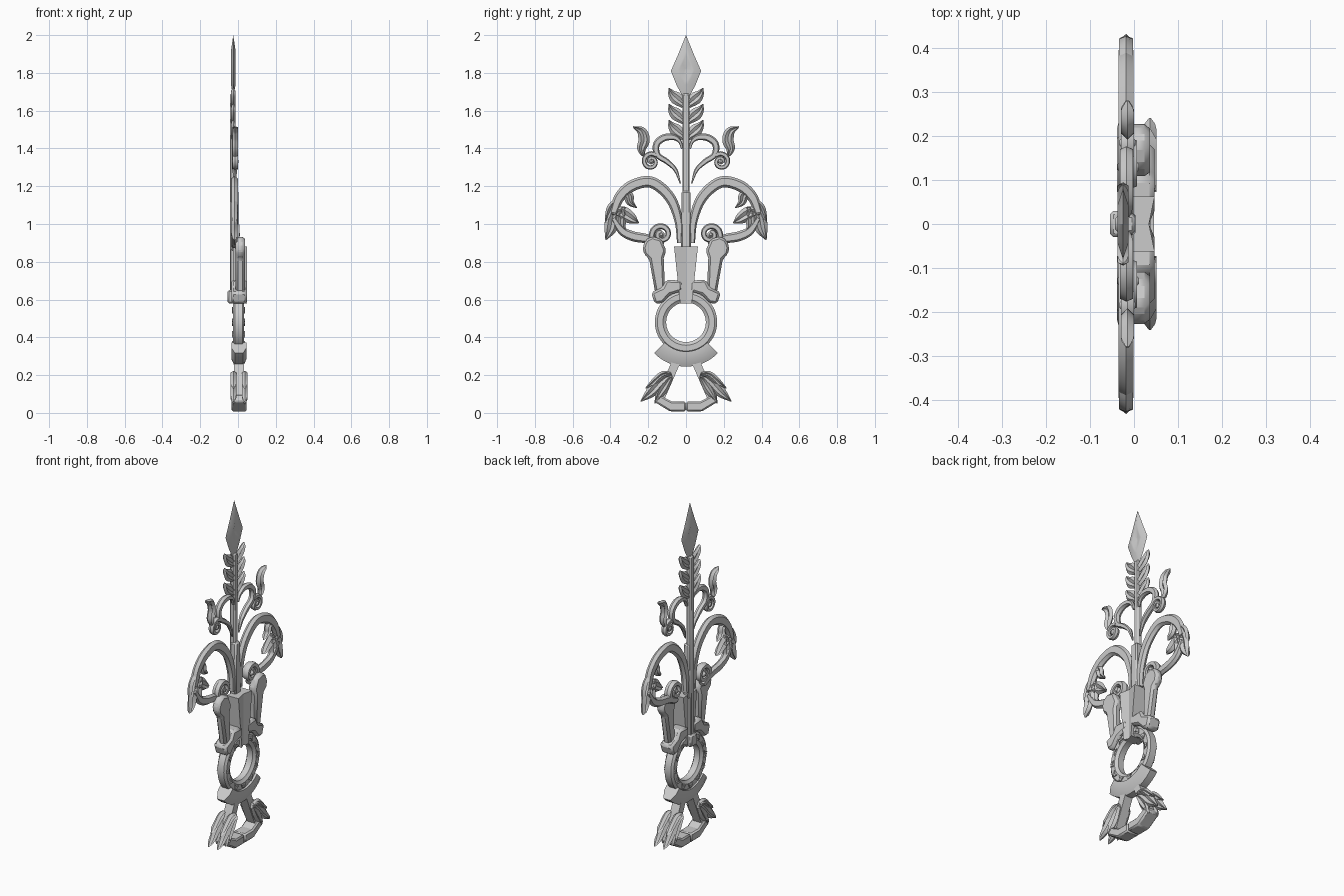
import bpy, bmesh, math
from mathutils import Vector

if "Cube" in bpy.data.objects:
    bpy.data.objects.remove(bpy.data.objects["Cube"])

FLAT = [(-1, 0), (-.6, 1), (.6, 1), (1, 0), (.6, -1), (-.6, -1)]
LEAF = [(-1, 0), (-.5, 1), (0, .25), (.5, 1), (1, 0), (.5, -1), (0, -.25), (-.5, -1)]
BOX = [(-1, -1), (-1, 1), (1, 1), (1, -1)]
VGROOVE = [(-1, -1), (-1, 1), (0, .65), (1, 1), (1, -1)]


def loft(name, rings, mirror=False, bevel=0, closed=False):
    """Skin a list of equal-length vertex loops into one solid."""
    bm = bmesh.new()
    loops = [[bm.verts.new(p) for p in r] for r in rings]
    n = len(loops[0])
    pairs = list(zip(loops, loops[1:])) + ([(loops[-1], loops[0])] if closed else [])
    for a, b in pairs:
        for i in range(n):
            j = (i + 1) % n
            bm.faces.new((a[i], a[j], b[j], b[i]))
    if not closed:
        bm.faces.new(loops[0])
        bm.faces.new(loops[-1])
    bmesh.ops.recalc_face_normals(bm, faces=bm.faces)
    me = bpy.data.meshes.new(name)
    bm.to_mesh(me)
    bm.free()
    ob = bpy.data.objects.new(name, me)
    bpy.context.collection.objects.link(ob)
    if bevel:
        m = ob.modifiers.new("Bevel", 'BEVEL')
        m.width, m.segments, m.limit_method = bevel, 1, 'ANGLE'
    if mirror:
        m = ob.modifiers.new("Mirror", 'MIRROR')
        m.use_axis = (False, True, False)
        m.merge_threshold = 0.0005
    return ob


def plate(name, pts, x0, x1, mirror=False, bevel=0):
    """Flat (y, z) outline extruded along x."""
    return loft(name, [[(x, y, z) for y, z in pts] for x in (x0, x1)], mirror, bevel)


def sweep(name, pts, x, t, section=FLAT, steps=6, mirror=True):
    """Section swept along a smooth path of (y, z, half width)."""
    p = [Vector(q) for q in pts]
    p = [2 * p[0] - p[1]] + p + [2 * p[-1] - p[-2]]
    path = []
    for a, b, c, d in zip(p, p[1:], p[2:], p[3:]):
        for k in range(steps):
            u = k / steps
            path.append(.5 * (2 * b + (c - a) * u + (2 * a - 5 * b + 4 * c - d) * u * u
                              + (3 * b - a - 3 * c + d) * u ** 3))
    path.append(p[-2])
    rings = []
    for i, q in enumerate(path):
        d = path[min(i + 1, len(path) - 1)] - path[max(i - 1, 0)]
        d = Vector((d.x, d.y)).normalized()
        w = max(q.z, .002)
        th = min(t, t * w / .012)
        rings.append([(x + th * h, q.x - d.y * w * s, q.y + d.x * w * s) for s, h in section])
    return loft(name, rings, mirror)


def spiral(name, cy, cz, r0, r1, a0, turns, x, t, w):
    """Curled scroll end with a raised centre button."""
    n = 14
    pts = []
    for i in range(n + 1):
        u = i / n
        a = math.radians(a0) + turns * 2 * math.pi * u
        r = r0 + (r1 - r0) * u
        pts.append((cy + r * math.cos(a), cz + r * math.sin(a), w * (1 - .3 * u)))
    sweep(name, pts, x, t, steps=3)
    rings = [[(x + dx, cy + r * math.cos(k * math.pi / 6), cz + r * math.sin(k * math.pi / 6))
              for k in range(12)] for dx, r in ((-t * 1.2, r1 * .5), (-t * .6, r1 * 1.2),
                                                (t * .6, r1 * 1.2), (t * 1.2, r1 * .5))]
    loft(name + "_button", rings, True)


def turned(name, profile, a0, a1, n, closed):
    """(radius, x) profile turned about the ring centre."""
    rings = []
    for i in range(n if closed else n + 1):
        a = math.radians(a0 + (a1 - a0) * i / n)
        rings.append([(x, r * math.cos(a), .48 + r * math.sin(a)) for r, x in profile])
    return loft(name, rings, closed=closed)


# Spear head with a sunken middle on both faces
tip = [(0, 2), (.045, 1.89), (.08, 1.81), (.05, 1.735), (.015, 1.67),
       (-.015, 1.67), (-.05, 1.735), (-.08, 1.81), (-.045, 1.89)]
layers = [(.04, -.027), (.42, -.037), (.55, -.037), (1, -.025),
          (.55, -.013), (.42, -.013), (.04, -.023)]
loft("spear_head", [[(x, y * s, 1.82 + (z - 1.82) * s) for y, z in tip] for s, x in layers])

# Feathered barbs under the head
for k in range(3):
    b = 1.46 + .085 * k
    sweep(f"barb_{k}", [(.008, b, .02), (.05, b + .035, .033), (.075, b + .06, .022),
                        (.09, b + .09, .002)], -.025, .012, LEAF, 3)

# Central shaft, spine and back catch
plate("shaft", [(-.018, .58), (.018, .58), (.018, 1.69), (-.018, 1.69)], -.043, -.012, bevel=.006)
plate("spine", [(-.027, .86), (.027, .86), (.023, 1.175), (-.023, 1.175)], -.038, .003, bevel=.008)
plate("back_catch", [(-.03, .58), (.03, .58), (.03, .65), (-.03, .65)], -.055, -.025, bevel=.008)

# Heart-shaped upper scrolls
sweep("heart_scroll", [(.03, 1.215, .003), (.055, 1.285, .01), (.10, 1.33, .014), (.15, 1.365, .016),
                       (.157, 1.42, .018), (.12, 1.455, .019), (.07, 1.46, .016), (.035, 1.44, .01),
                       (.02, 1.40, .006)], -.017, .015)
spiral("upper_curl", .185, 1.33, .045, .012, 130, -1.4, -.015, .015, .013)
sweep("upper_leaf", [(.225, 1.36, .008), (.235, 1.40, .024), (.222, 1.445, .03),
                     (.235, 1.49, .025), (.28, 1.515, .003)], -.015, .015, LEAF)

# Large side scrolls with leaves
sweep("side_scroll", [(.035, .90, .012), (.04, 1.02, .022), (.085, 1.14, .028), (.18, 1.22, .03),
                      (.28, 1.205, .03), (.35, 1.145, .028), (.385, 1.06, .02)], -.018, .017)
spiral("side_curl", .13, .945, .058, .014, 270, 1.5, -.013, .02, .017)
sweep("side_scroll_foot", [(.12, .888, .015), (.20, .92, .024), (.28, .935, .026), (.34, .965, .022),
                           (.385, 1.03, .012)], -.018, .016)
leaves = {
    "end_leaf": [(.37, 1.09, .012), (.39, 1.03, .032), (.40, .975, .034), (.425, .915, .002)],
    "inner_leaf": [(.395, 1.06, .012), (.34, 1.06, .035), (.29, 1.03, .03), (.25, 1.005, .002)],
    "hook_leaf": [(.34, 1.18, .015), (.305, 1.15, .026), (.295, 1.115, .02), (.26, 1.085, .002)],
    "outer_leaf": [(.35, 1.13, .015), (.39, 1.09, .025), (.41, 1.05, .018), (.425, 1.0, .002)],
    "low_leaf": [(.33, 1.09, .012), (.345, 1.03, .03), (.34, .98, .022), (.30, .95, .002)],
}
for name, pts in leaves.items():
    sweep(name, pts, -.018, .016, LEAF, 4)

# Rounded arms, central wedge and upper collar
plate("arm", [(.105, .86), (.13, .92), (.18, .935), (.215, .915), (.23, .875), (.222, .84),
              (.195, .815), (.16, .62), (.11, .62), (.118, .82)], -.012, .036, True, .012)
sweep("wedge", [(0, .88, .063), (0, .58, .031)], .01, .037, VGROOVE, 1, False)
plate("upper_collar", [(.02, .645), (.02, .70), (.105, .705), (.125, .665), (.185, .638),
                       (.165, .578), (.125, .58), (.085, .625)], -.035, .047, True, .012)

# Ring and lower collar
half = [(.165, .02), (.152, .03), (.122, .03), (.112, .022), (.105, .018)]
turned("ring", [(r, x + .003) for r, x in half] + [(r, .003 - x) for r, x in half[::-1]],
       0, 360, 48, True)
half = [(.155, .04), (.195, .04), (.235, .022)]
turned("lower_collar", [(r, x + .005) for r, x in half] + [(r, .005 - x) for r, x in half[::-1]],
       -136, -44, 14, False)

# Notched tooth marks on both ring faces
mark = [(-.02, -.013), (-.006, .014), (0, .004), (.006, .014), (.02, -.013), (0, -.004)]
for k in range(11):
    a = math.radians(120 + 30 * k)
    c, s = math.cos(a), math.sin(a)
    pts = [(c * (.138 + v) - s * u, .48 + s * (.138 + v) + c * u) for u, v in mark]
    plate(f"mark_front_{k}", pts, .03, .038)
    plate(f"mark_back_{k}", pts, -.032, -.024)

# Splayed legs, paired leaf sprays and crescent foot
sweep("leg", [(.05, .275, .022), (.095, .17, .022), (.135, .07, .018)], .005, .026, BOX, 3)
spray = [[(.075, .20, .012), (.12, .18, .03), (.18, .115, .03), (.24, .06, .002)],
         [(.08, .205, .01), (.12, .20, .022), (.165, .165, .02), (.215, .13, .002)],
         [(.08, .19, .012), (.115, .14, .028), (.14, .10, .022), (.165, .05, .002)]]
for side, x in (("front", .036), ("back", -.024)):
    for k, pts in enumerate(spray):
        sweep(f"spray_{side}_{k}", pts, x, .015, LEAF, 4)
plate("crescent_foot", [(0, .008), (.085, .008), (.17, .06), (.15, .10), (.075, .06), (0, .06)],
      -.034, .046, True, .008)

bpy.ops.object.select_all(action='SELECT')
bpy.context.view_layer.objects.active = bpy.data.objects["ring"]
bpy.ops.object.shade_smooth_by_angle(angle=math.radians(28))
